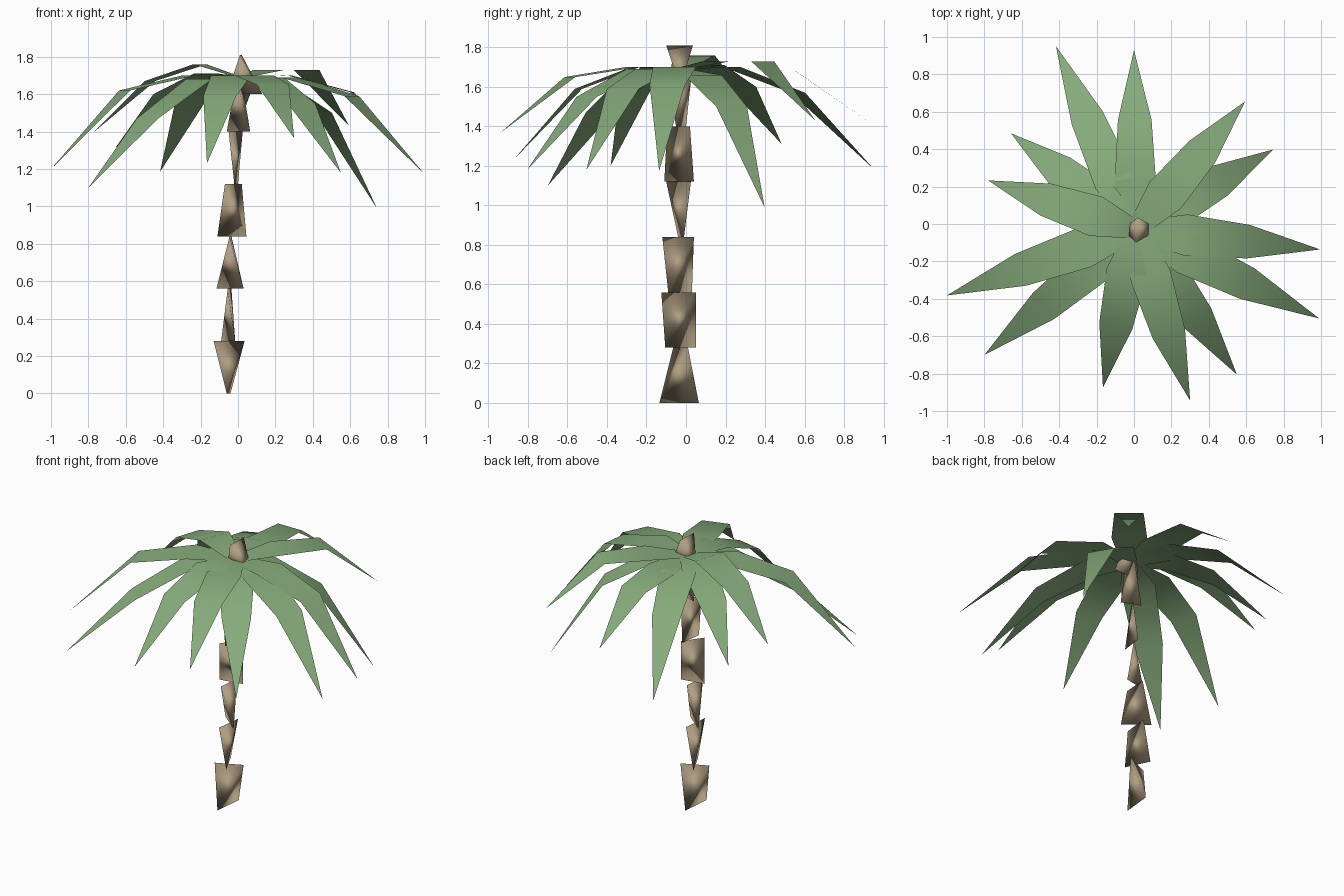
import bpy
from mathutils import Vector


def material(name, rgb):
    m = bpy.data.materials.new(name)
    m.diffuse_color = (*rgb, 1)
    return m


bark = material("bark_tan", (0.43, 0.34, 0.22))
green = material("leaf_green", (0.24, 0.41, 0.20))


def add_mesh(name, verts, faces, mat):
    me = bpy.data.meshes.new(name)
    me.from_pydata(verts, [], faces)
    me.materials.append(mat)
    for p in me.polygons:
        p.use_smooth = True
    ob = bpy.data.objects.new(name, me)
    bpy.context.collection.objects.link(ob)
    return ob


# Trunk: stacked twisted wedges, each joining a bottom edge to a crossing top edge
# (bottom z, top z, bottom edge x y x y, top edge x y x y)
segments = [
    (0.00, 0.28, (-0.06, -0.135, -0.04, 0.065), (-0.13, -0.065, 0.035, 0.01)),
    (0.28, 0.56, (-0.09, 0.05, -0.015, -0.105), (-0.055, -0.125, -0.035, 0.05)),
    (0.56, 0.84, (-0.115, 0.03, 0.03, -0.09), (-0.045, -0.12, -0.035, 0.04)),
    (0.84, 1.12, (-0.11, -0.04, 0.045, -0.01), (-0.07, -0.10, 0.02, 0.025)),
    (1.12, 1.40, (-0.02, -0.11, 0.0, 0.04), (-0.05, -0.095, 0.025, 0.02)),
    (1.40, 1.68, (-0.06, 0.0, 0.065, -0.05), (-0.01, -0.10, 0.02, 0.03)),
    (1.60, 1.81, (-0.06, -0.03, 0.13, -0.03), (0.01, -0.10, 0.02, 0.035)),
]
for i, (z0, z1, b, t) in enumerate(segments):
    v = [Vector((b[0], b[1], z0)), Vector((b[2], b[3], z0)),
         Vector((t[0], t[1], z1)), Vector((t[2], t[3], z1))]
    faces = [(0, 1, 2), (0, 3, 1), (0, 2, 3), (1, 3, 2)]
    # keep the faces pointing outward
    if (v[1] - v[0]).cross(v[2] - v[0]).dot(v[3] - v[0]) > 0:
        faces = [f[::-1] for f in faces]
    add_mesh(f"trunk_segment_{i + 1}", v, faces, bark)

# Leaves: tip x, y, z, then heights of the inner and outer bends
leaves = [
    (-0.417, 0.95, 1.185, 1.70, 1.57), (0.0, 0.93, 1.42, 1.70, 1.68),
    (0.594, 0.655, 1.43, 1.73, 1.73), (0.743, 0.398, 0.99, 1.66, 1.50),
    (0.995, -0.136, 1.175, 1.70, 1.61), (0.99, -0.505, 1.18, 1.69, 1.59),
    (0.55, -0.805, 1.18, 1.69, 1.55), (0.30, -0.944, 1.365, 1.70, 1.65),
    (-0.166, -0.874, 1.23, 1.70, 1.59), (-0.80, -0.70, 1.10, 1.68, 1.47),
    (-1.0, -0.382, 1.20, 1.70, 1.62), (-0.78, 0.233, 1.39, 1.76, 1.67),
    (-0.658, 0.485, 1.31, 1.71, 1.60),
]
crown = Vector((0.01, -0.03, 0))
for i, (x, y, z, z1, z2) in enumerate(leaves):
    reach = Vector((x, y, 0)) - crown
    side = Vector((-reach.y, reach.x, 0)).normalized()
    verts = []
    for t, half, h in ((0.0, 0.05, 1.69), (0.27, 0.11, z1), (0.61, 0.09, z2)):
        mid = crown + reach * t + Vector((0, 0, h))
        verts += [mid + side * half, mid - side * half]
    verts.append(Vector((x, y, z)))
    add_mesh(f"palm_leaf_{i + 1}", verts,
             [(0, 1, 3, 2), (2, 3, 5, 4), (4, 5, 6)], green)
